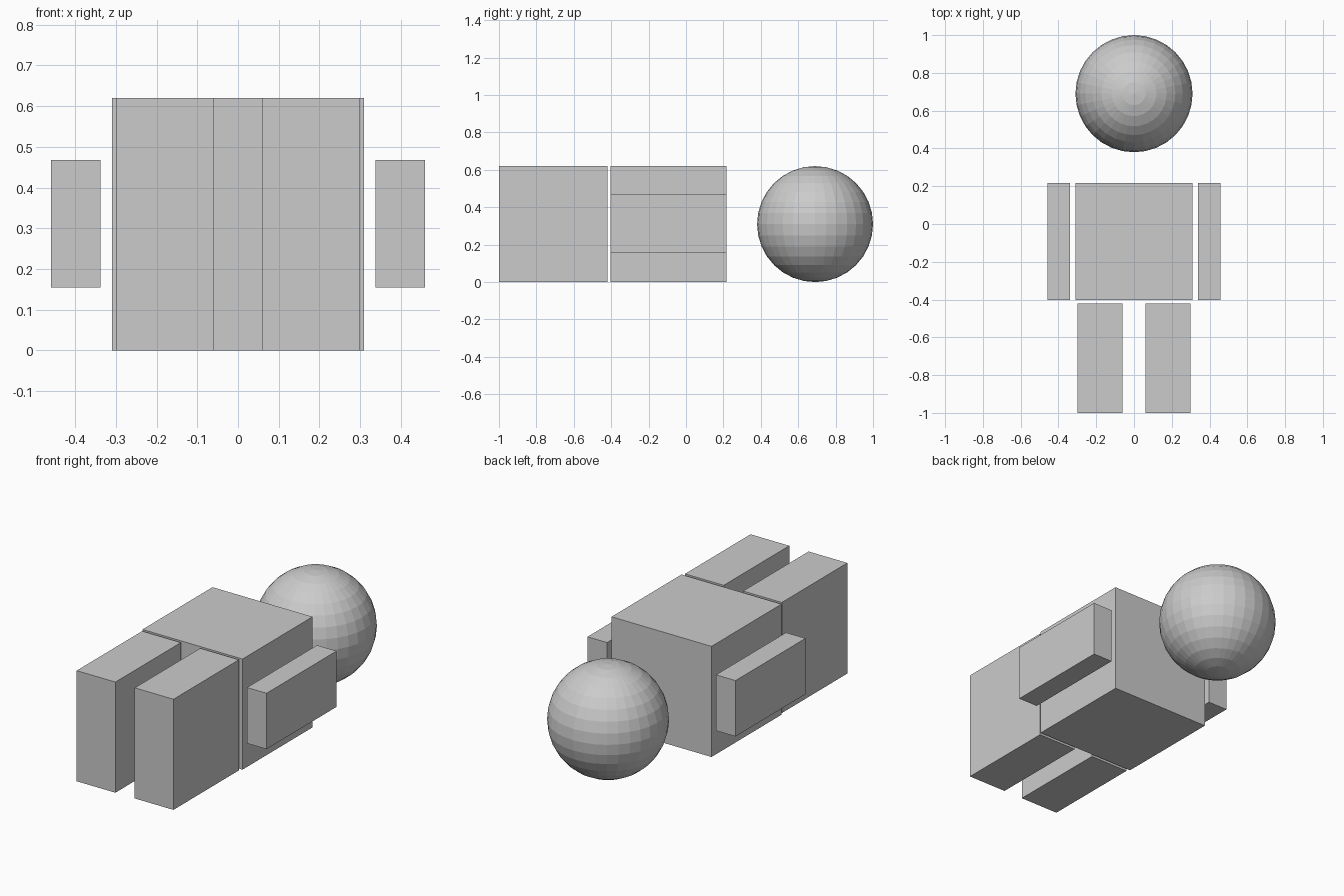
import bpy

# Remove the default cube
default = bpy.data.objects.get("Cube")
if default:
    bpy.data.objects.remove(default, do_unlink=True)

# Single flat grey
grey = bpy.data.materials.new("plain_grey")
grey.use_nodes = True
colour = (0.6, 0.6, 0.6, 1.0)
grey.diffuse_color = colour
grey.node_tree.nodes["Principled BSDF"].inputs["Base Color"].default_value = colour


def box(name, low, high):
    """Axis-aligned block between two corners."""
    bpy.ops.mesh.primitive_cube_add(size=1)
    obj = bpy.context.object
    obj.name = name
    obj.location = [(a + b) / 2 for a, b in zip(low, high)]
    obj.scale = [b - a for a, b in zip(low, high)]
    bpy.ops.object.transform_apply(location=False, rotation=False, scale=True)
    obj.data.materials.append(grey)
    return obj


HEIGHT = 0.62
RADIUS = HEIGHT / 2

# Torso
box("torso", (-RADIUS, -0.403, 0), (RADIUS, 0.217, HEIGHT))

# Arms and legs, one of each per side
for side, sign in (("left", 1), ("right", -1)):
    for part, inner, outer, y0, y1, z0, z1 in (
        ("arm", 0.338, 0.459, -0.403, 0.217, 0.155, 0.468),
        ("leg", 0.06, 0.30, -1.0, -0.42, 0, HEIGHT),
    ):
        x0, x1 = sorted((sign * inner, sign * outer))
        box(f"{side}_{part}", (x0, y0, z0), (x1, y1, z1))

# Faceted ball head, set apart from the torso
bpy.ops.mesh.primitive_uv_sphere_add(
    segments=32, ring_count=16, radius=RADIUS, location=(0, 1 - RADIUS, RADIUS))
head = bpy.context.object
head.name = "head"
head.data.materials.append(grey)
bpy.ops.object.shade_flat()
